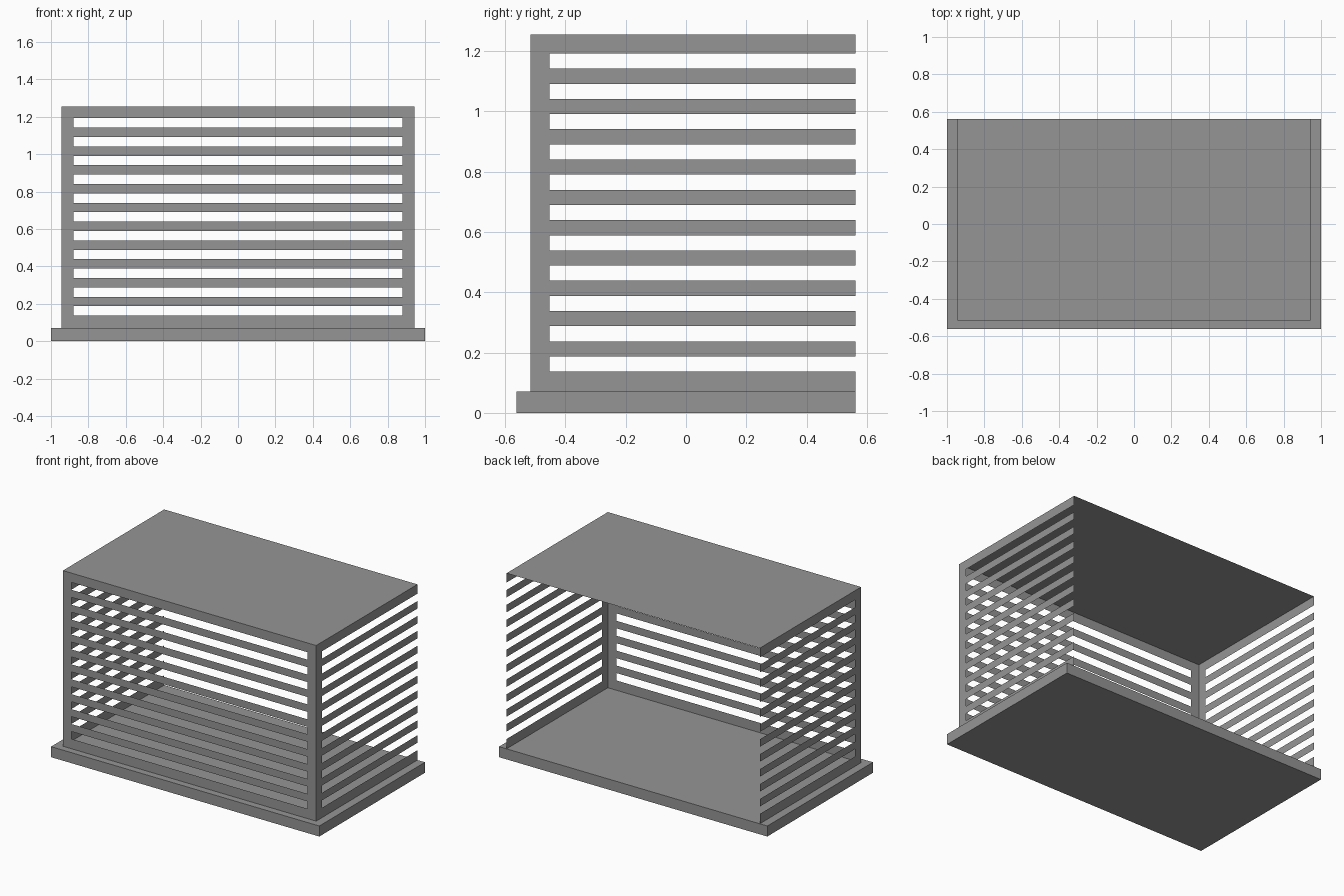
import bpy, bmesh

if "Cube" in bpy.data.objects:
    bpy.data.objects.remove(bpy.data.objects["Cube"])

W, D = 1.0, 0.5625           # base half sizes
X, Y0, Y1 = 0.944, -0.516, D  # hood walls
Z0, Z1 = 0.071, 1.2546       # base top, roof height
FRAME = 0.064                # corner post width
GAPS = [(0.137 + 0.1005 * i, 0.187 + 0.1005 * i) for i in range(11)]

grey = bpy.data.materials.new("plain grey")
grey.diffuse_color = (0.3, 0.3, 0.3, 1)
grey.use_nodes = True
grey.node_tree.nodes["Principled BSDF"].inputs["Base Color"].default_value = grey.diffuse_color


def finish(name, bm):
    bmesh.ops.remove_doubles(bm, verts=bm.verts, dist=1e-5)
    me = bpy.data.meshes.new(name)
    bm.to_mesh(me)
    bm.free()
    me.materials.append(grey)
    ob = bpy.data.objects.new(name, me)
    bpy.context.collection.objects.link(ob)
    return ob


def slatted_wall(name, columns, to3d):
    """Thin sheet: columns are (u0, u1, has_gaps); to3d maps (u, z) to a point."""
    zs = [Z0] + [z for g in GAPS for z in g] + [Z1]
    bm = bmesh.new()
    for u0, u1, has_gaps in columns:
        for i, (a, b) in enumerate(zip(zs, zs[1:])):
            if has_gaps and i % 2:
                continue
            bm.faces.new([bm.verts.new(to3d(u, z)) for u, z in
                          ((u0, a), (u1, a), (u1, b), (u0, b))])
    return finish(name, bm)


# Base slab
bm = bmesh.new()
bmesh.ops.create_cube(bm, size=1)
bmesh.ops.scale(bm, vec=(2 * W, 2 * D, Z0), verts=bm.verts)
bmesh.ops.translate(bm, vec=(0, 0, Z0 / 2), verts=bm.verts)
finish("base_slab", bm)

# Roof sheet
bm = bmesh.new()
bm.faces.new([bm.verts.new(p) for p in
              ((-X, Y0, Z1), (X, Y0, Z1), (X, Y1, Z1), (-X, Y1, Z1))])
finish("roof", bm)

# Front wall: slats between two corner posts
slatted_wall("front_slats",
             [(-X, -X + FRAME, False), (-X + FRAME, X - FRAME, True), (X - FRAME, X, False)],
             lambda u, z: (u, Y0, z))

# Side walls: slats with free ends at the open back
for name, s in (("right_slats", 1), ("left_slats", -1)):
    side = [(Y0, Y0 + FRAME, False), (Y0 + FRAME, Y1, True)]
    if s < 0:  # reversed so the faces point outward
        side = [(b, a, g) for a, b, g in side]
    slatted_wall(name, side, lambda u, z, s=s: (s * X, u, z))
